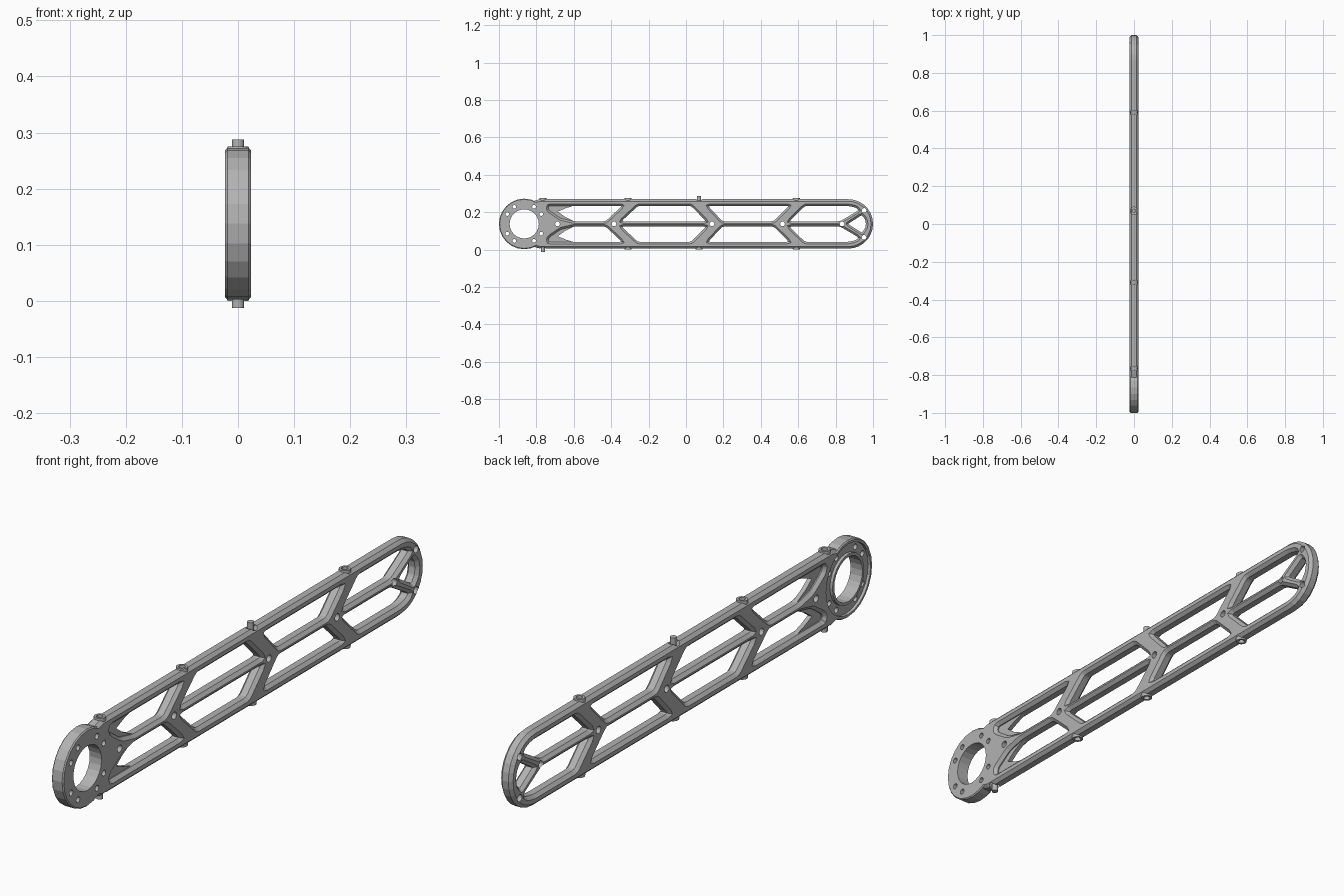
import bpy, bmesh
from math import cos, sin, pi, radians
from mathutils import Matrix, Vector

old = bpy.data.objects.get("Cube")
if old:
    bpy.data.objects.remove(old, do_unlink=True)

MID_Z = 0.1375      # height of the arm's centre line
HALF = 0.023        # half of the arm's thickness
HEAD = (-0.865, 0)  # centre of the round head
# Parts are drawn flat (length, height, thickness), then stood upright
UPRIGHT = Matrix(((0, 0, 1, 0), (1, 0, 0, 0), (0, 1, 0, MID_Z), (0, 0, 0, 1)))

metal = bpy.data.materials.new("grey metal")
metal.use_nodes = True
GREY = (0.45, 0.45, 0.45, 1)
metal.diffuse_color = GREY
metal.node_tree.nodes["Principled BSDF"].inputs["Base Color"].default_value = GREY


def arc(centre, r, start, end, n):
    return [(centre[0] + r * cos(radians(start + (end - start) * i / n)),
             centre[1] + r * sin(radians(start + (end - start) * i / n))) for i in range(n + 1)]


def circle(centre, r, n=24):
    return arc(centre, r, 0, 360, n)[:-1]


def flip(points):
    return [(x, -y) for x, y in reversed(points)]


def soften(points, r=0.012):
    """Round every corner of a loop."""
    out = []
    for i, p in enumerate(points):
        p, a, b = Vector(p), Vector(points[i - 1]), Vector(points[(i + 1) % len(points)])
        p1 = p + (a - p).normalized() * min(r, (a - p).length * 0.4)
        p2 = p + (b - p).normalized() * min(r, (b - p).length * 0.4)
        out += [p1, (p1 + 2 * p + p2) / 4, p2]
    return out


def add(name, mesh):
    mesh.name = name
    mesh.materials.clear()
    mesh.materials.append(metal)
    obj = bpy.data.objects.new(name, mesh)
    bpy.context.collection.objects.link(obj)
    return obj


def plate(name, loops, half, bevel=0.0, lift=0.0):
    """Chamfered flat plate: first loop is the outline, the others are openings."""
    cu = bpy.data.curves.new(name, 'CURVE')
    cu.dimensions, cu.fill_mode = '2D', 'BOTH'
    cu.extrude, cu.bevel_depth, cu.bevel_resolution, cu.offset = half - bevel, bevel, 0, -bevel
    for loop in loops:
        s = cu.splines.new('POLY')
        s.points.add(len(loop) - 1)
        for pt, co in zip(s.points, loop):
            pt.co = (co[0], co[1], 0, 1)
        s.use_cyclic_u = True
    tmp = bpy.data.objects.new(name, cu)
    bpy.context.collection.objects.link(tmp)
    dg = bpy.context.evaluated_depsgraph_get()
    mesh = bpy.data.meshes.new_from_object(tmp.evaluated_get(dg))
    bpy.data.objects.remove(tmp, do_unlink=True)
    bm = bmesh.new()
    bm.from_mesh(mesh)
    bmesh.ops.remove_doubles(bm, verts=bm.verts, dist=1e-5)
    bmesh.ops.recalc_face_normals(bm, faces=bm.faces)
    bmesh.ops.translate(bm, verts=bm.verts, vec=(0, 0, lift))
    for f in bm.faces:
        f.smooth = False
    bm.to_mesh(mesh)
    bm.free()
    return add(name, mesh)


def pins(name, places):
    """Round pins: (centre, axis, length, radius at start, radius at end)."""
    bm = bmesh.new()
    for centre, axis, length, r1, r2 in places:
        turn = Vector((0, 0, 1)).rotation_difference(Vector(axis)).to_matrix().to_4x4()
        bmesh.ops.create_cone(bm, cap_ends=True, segments=16, radius1=r1, radius2=r2,
                              depth=length, matrix=Matrix.Translation(centre) @ turn)
    mesh = bpy.data.meshes.new(name)
    bm.to_mesh(mesh)
    bm.free()
    return add(name, mesh)


def combine(obj, tool, mode):
    mod = obj.modifiers.new(mode, 'BOOLEAN')
    mod.operation, mod.solver, mod.object = mode, 'EXACT', tool
    dg = bpy.context.evaluated_depsgraph_get()
    mesh = bpy.data.meshes.new_from_object(obj.evaluated_get(dg))
    obj.modifiers.clear()
    obj.data = mesh
    bpy.data.objects.remove(tool, do_unlink=True)


# Long frame: outline with rounded tip, truss windows on both sides of the rib
outline = [(-0.84, -0.115), (-0.78, -0.132)] + arc((0.868, 0), 0.132, -90, 90, 14)
outline += [(-0.78, 0.132), (-0.84, 0.115)]
RAIL, RIB = 0.096, 0.014
windows = [
    [(-0.735, RAIL), (-0.342, RAIL), (-0.43, RIB), (-0.60, RIB), (-0.67, 0.03), (-0.735, 0.075)],
    [(-0.257, RAIL), (0.027, RAIL), (0.108, RIB), (-0.345, RIB)],
    [(0.118, RAIL), (0.551, RAIL), (0.468, RIB), (0.195, RIB)],
    [(0.636, RAIL), (0.866, RAIL), (0.905, 0.088), (0.925, 0.074), (0.824, RIB), (0.552, RIB)],
]
windows = [soften(w) for w in windows]
tip_half = [(0.94, 0.047), (0.957, 0.025)]
tip_window = soften([(0.866, 0)] + flip(tip_half)[::-1] + [(0.962, 0)] + tip_half[::-1], 0.006)
arm = plate("arm_frame", [outline] + windows + [flip(w) for w in windows] + [tip_window],
            HALF, 0.011)

# Round head
combine(arm, plate("head", [circle(HEAD, 0.135)], HALF, 0.004), 'UNION')

# Screw bosses on the upper and lower rails
edge_nodes = (-0.765, -0.31, 0.07, 0.59)
bosses = [((y, s * 0.119, 0), (0, s, 0), 0.037, 0.0225, 0.019)
          for y in edge_nodes for s in (1, -1)]
combine(arm, pins("bosses", bosses), 'UNION')

# Bore and the ring groove on one side of the head
combine(arm, plate("bore_cutter", [circle(HEAD, 0.078)], 0.1), 'DIFFERENCE')
combine(arm, plate("groove_cutter", [circle(HEAD, 0.123), circle(HEAD, 0.088)],
                   0.02, 0, -0.033), 'DIFFERENCE')

# Screw holes: through the nodes, the tip and the head, and into the bosses
through = [(y, 0, 0.0125) for y in (-0.687, -0.385, 0.139, 0.516, 0.834)]
through += [(0.952, s * 0.072, 0.0125) for s in (1, -1)]
through += [(x, y, 0.010) for q in range(4) for a in (30, 60)
            for x, y in arc(HEAD, 0.105, a + 90 * q, 0, 1)[:1]]
holes = [((x, y, 0), (0, 0, 1), 0.2, r, r) for x, y, r in through]
holes += [((y, s * 0.13, 0), (0, s, 0), 0.04, 0.011, 0.011) for y in edge_nodes for s in (1, -1)]
combine(arm, pins("hole_cutter", holes), 'DIFFERENCE')

# Thin V-notched webs in the corners beside the head
web = [(-0.75, 0.105), (-0.59, 0.1), (-0.64, 0.085), (-0.685, 0.066), (-0.65, 0.04),
       (-0.595, 0.012), (-0.66, 0.012), (-0.75, 0.06)]
parts = [arm, plate("upper_web", [web], 0.008), plate("lower_web", [flip(web)], 0.008)]

# Stand everything upright
for obj in parts:
    obj.data.transform(UPRIGHT)
